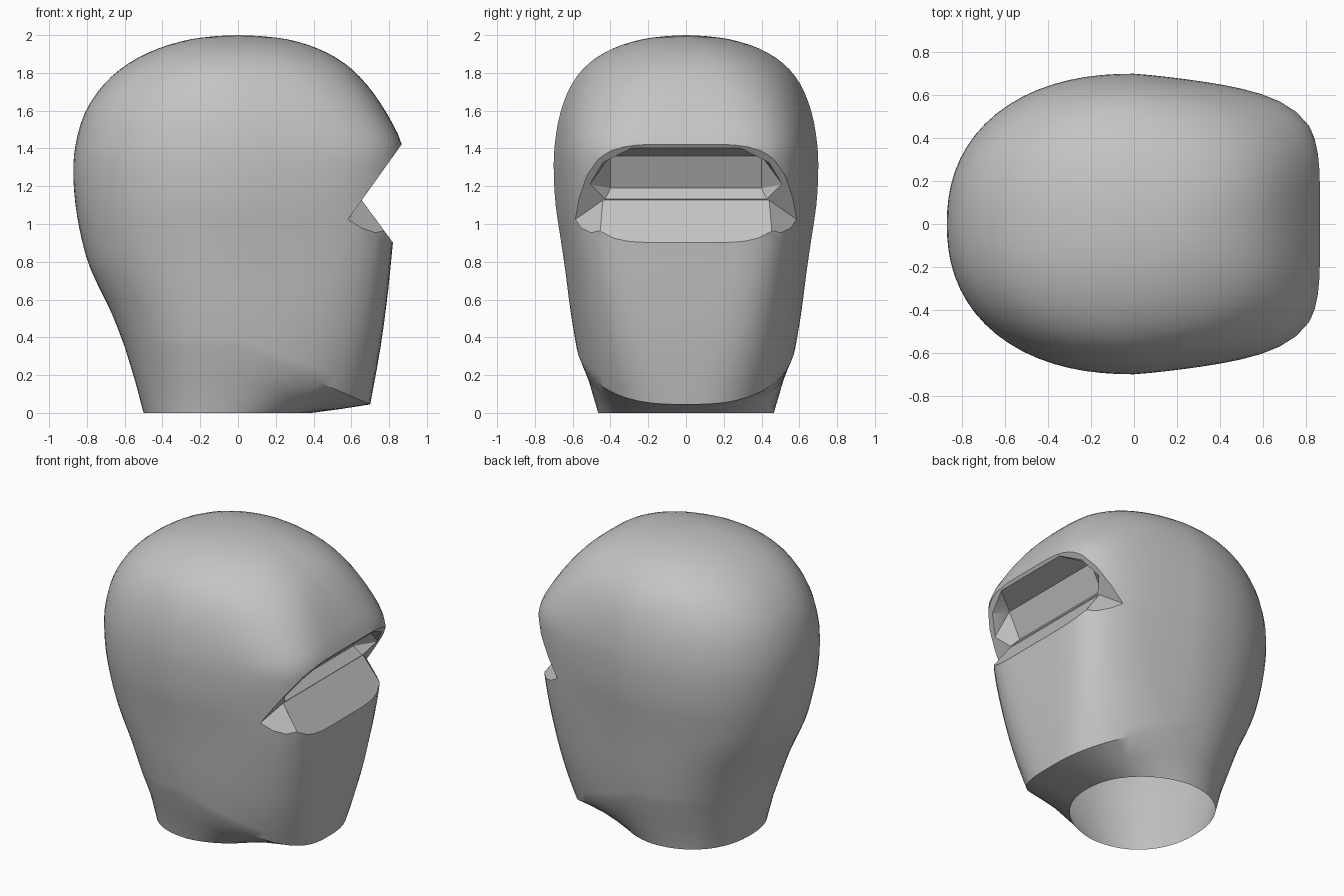
import bpy, bmesh, math
from mathutils import Vector

cube = bpy.data.objects.get("Cube")
if cube:
    bpy.data.objects.remove(cube)

SEGMENTS = 72
STEPS = 3


def make_object(name, bm):
    bmesh.ops.recalc_face_normals(bm, faces=bm.faces)
    mesh = bpy.data.meshes.new(name)
    bm.to_mesh(mesh)
    bm.free()
    obj = bpy.data.objects.new(name, mesh)
    bpy.context.collection.objects.link(obj)
    return obj


def hull(name, points):
    bm = bmesh.new()
    for p in points:
        bm.verts.new(p)
    bmesh.ops.convex_hull(bm, input=bm.verts)
    obj = make_object(name, bm)
    obj.hide_render = True
    return obj


def smooth_rings(keys):
    """Catmull-Rom rings between the key rings."""
    result = []
    for k in range(len(keys) - 1):
        p, q = keys[k], keys[k + 1]
        before, after = keys[max(k - 1, 0)], keys[min(k + 2, len(keys) - 1)]
        for step in range(STEPS):
            t = step / STEPS
            result.append([b + t / 2 * (c - a + t * (2 * a - 5 * b + 4 * c - d
                           + t * (3 * (b - c) + d - a)))
                           for a, b, c, d in zip(before, p, q, after)])
    return result + [keys[-1]]


# Rings: back x, front x, half width, back z, front z, front squareness
neck = [
    (-.50, .39, .465, 0, 0, 2.3),
    (-.545, .54, .515, .17, .02, 2.5),
]
skull = [
    (-.60, .70, .58, .35, .045, 2.8),
    (-.67, .755, .61, .53, .35, 3.8),
    (-.78, .795, .64, .76, .65, 4.8),
    (-.83, .82, .665, .93, .90, 5.5),
    (-.86, .845, .69, 1.1, 1.1, 5),
    (-.872, .865, .70, 1.27, 1.27, 5),
    (-.86, .867, .695, 1.42, 1.42, 4.8),
    (-.81, .785, .665, 1.59, 1.59, 4),
    (-.71, .68, .605, 1.74, 1.74, 3.4),
    (-.58, .565, .515, 1.85, 1.85, 3),
    (-.42, .42, .385, 1.93, 1.93, 2.7),
    (-.25, .26, .23, 1.978, 1.978, 2.5),
    (-.10, .10, .09, 1.996, 1.996, 2.3),
]

bm = bmesh.new()
rows = []
for back, front, width, zb, zf, square in neck + smooth_rings(skull):
    mid = -.06 if zf == 0 else 0
    row = []
    for i in range(SEGMENTS):
        a = 2 * math.pi * i / SEGMENTS
        c, s = math.cos(a), math.sin(a)
        n = square if c > 0 else 2.25
        r = (abs(c) ** n + abs(s) ** n) ** (-1 / n)
        reach = front - mid if c > 0 else mid - back
        forward = max(0, c * r)
        taper = 1 - .17 * forward ** 1.2
        row.append(bm.verts.new((mid + reach * c * r, width * s * r * taper,
                                 zb + (zf - zb) * forward)))
    rows.append(row)
for low, high in zip(rows, rows[1:]):
    for i in range(SEGMENTS):
        j = (i + 1) % SEGMENTS
        bm.faces.new((low[i], low[j], high[j], high[i]))
crown = bm.verts.new((0, 0, 2))
for i in range(SEGMENTS):
    bm.faces.new((rows[-1][i], rows[-1][(i + 1) % SEGMENTS], crown))
bm.faces.new(rows[0])
head = make_object("head", bm)

# Eye notch under the brow
cutters = [hull("eye_notch_cutter", [(x, y, z) for y in (-1, 1) for x, z in
                ((.655, 1.126), (1.155, 1.826), (1.155, .447))])]

# Notch corners that fall away to a point at each temple
for side in (-1, 1):
    ridge = Vector((.655, .44, 1.126))
    lip = Vector((.82, .46, .90))
    tail = ridge + 1.5 * (Vector((.58, .59, 1.021)) - ridge)
    down = 3 * (lip - ridge)
    points = [ridge, tail, ridge + down, tail + down, (1.155, .44, 1.826), (1.155, 1, 1.826)]
    cutters.append(hull("temple_cutter", [(x, y * side, z) for x, y, z in points]))

# Deeper recess between the eyes
cutters.append(hull("eye_recess_cutter", [(x, y * side, z) for side in (-1, 1) for x, y, z in
               ((.69, .40, 1.36), (.606, .40, 1.19), (.86, .28, 1.405),
                (.80, .44, 1.325), (.72, .51, 1.21), (.665, .43, 1.125))]))

bpy.context.view_layer.objects.active = head
head.select_set(True)
for cutter in cutters:
    mod = head.modifiers.new("cut", 'BOOLEAN')
    mod.operation = 'DIFFERENCE'
    mod.solver = 'EXACT'
    mod.object = cutter
    bpy.ops.object.modifier_apply(modifier=mod.name)
    bpy.data.objects.remove(cutter)

# Open neck
bm = bmesh.new()
bm.from_mesh(head.data)
bottom = [f for f in bm.faces if all(v.co.z < .001 for v in f.verts)]
bmesh.ops.delete(bm, geom=bottom, context='FACES')
bm.to_mesh(head.data)
bm.free()

# Plain grey finish
grey = bpy.data.materials.new("light_grey")
grey.use_nodes = True
colour = (.55, .55, .55, 1)
grey.diffuse_color = colour
grey.node_tree.nodes["Principled BSDF"].inputs["Base Color"].default_value = colour
head.data.materials.clear()
head.data.materials.append(grey)
for poly in head.data.polygons:
    poly.material_index = 0
bpy.ops.object.shade_smooth_by_angle(angle=math.radians(32))
